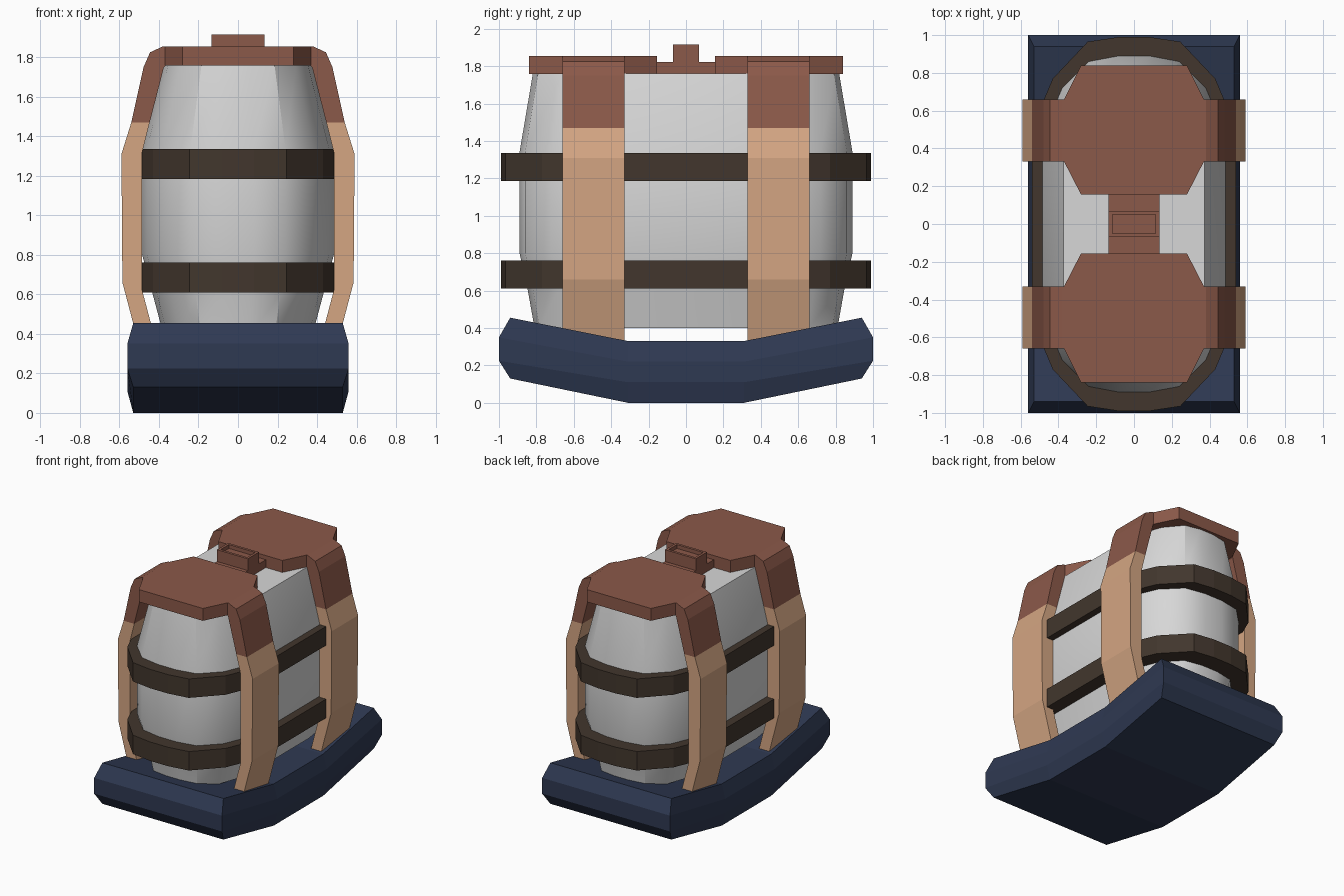
import bpy, bmesh, math

if "Cube" in bpy.data.objects:
    bpy.data.objects.remove(bpy.data.objects["Cube"])


def material(name, rgb):
    m = bpy.data.materials.new(name)
    m.diffuse_color = (*rgb, 1)
    m.use_nodes = True
    m.node_tree.nodes["Principled BSDF"].inputs["Base Color"].default_value = m.diffuse_color
    return m


grey = material("light grey", (0.68, 0.68, 0.68))
dark = material("dark brown", (0.054, 0.037, 0.026))
tan = material("tan", (0.66, 0.38, 0.225))
brown = material("red brown", (0.26, 0.10, 0.067))
navy = material("navy", (0.028, 0.041, 0.085))


def loft(name, rings, mats, closed=False, colour=None, smooth=None):
    """Skin a list of rings; the ends are capped with strips of quads."""
    bm = bmesh.new()
    v = [[bm.verts.new(p) for p in r] for r in rings]
    n, m = len(rings[0]), len(rings)
    for i in range(m if closed else m - 1):
        a, b = v[i], v[(i + 1) % m]
        for j in range(n):
            k = (j + 1) % n
            bm.faces.new((a[j], a[k], b[k], b[j]))
    if not closed:
        for r in (v[0], v[-1]):
            for j in range(n // 2 - 1):
                bm.faces.new((r[-j % n], r[j + 1], r[j + 2], r[-j - 1]))
    bmesh.ops.recalc_face_normals(bm, faces=bm.faces)
    if colour:
        for f in bm.faces:
            f.material_index = colour(f.calc_center_median())
    me = bpy.data.meshes.new(name)
    bm.to_mesh(me)
    bm.free()
    for mat in mats:
        me.materials.append(mat)
    ob = bpy.data.objects.new(name, me)
    bpy.context.collection.objects.link(ob)
    if smooth:
        bpy.ops.object.select_all(action='DESELECT')
        ob.select_set(True)
        bpy.context.view_layer.objects.active = ob
        bpy.ops.object.shade_smooth_by_angle(angle=math.radians(smooth))
    return ob


def plan(quarter, z, sx=1, sy=1):
    """Mirror a quarter outline (front middle to side) into a full ring."""
    half = quarter + [(x, -y) for x, y in reversed(quarter)]
    right = [(x * sx, -y * sy, z) for x, y in half]
    left = [(-x, y, zz) for x, y, zz in reversed(right)]
    return [left[-1]] + right + left[:-1]


# Bent cushion base
def base_ring(s, end):
    rows = [(0.53, 0.94, 0, 0.13), (0.56, 1, 0.11, 0.225),
            (0.56, 1, 0.22, 0.35), (0.53, 0.94, 0.33, 0.455)]
    right = [(x, s * (ye if end else 0.31), ze if end else z)
             for x, ye, z, ze in rows]
    left = [(-x, y, z) for x, y, z in reversed(right)]
    return [left[-1]] + right + left[:-1]


loft("base", [base_ring(-1, True), base_ring(-1, False),
              base_ring(1, False), base_ring(1, True)], [navy])

# Barrel body
body = [(0.08, 0.89), (0.24, 0.86), (0.38, 0.72), (0.46, 0.53), (0.485, 0.38)]
loft("barrel", [plan(body, 0.40, 0.78, 0.91), plan(body, 0.60, 0.89, 0.95),
                plan(body, 0.80), plan(body, 1.34),
                plan(body, 1.76, 0.77, 0.92)], [grey], smooth=35)

# Hoops around the barrel
hoop = [(0.08, 0.99), (0.245, 0.965), (0.43, 0.77), (0.51, 0.58), (0.54, 0.42)]
for name, lo, hi in (("lower_hoop", 0.61, 0.76), ("upper_hoop", 1.185, 1.335)):
    loft(name, [plan(hoop, lo), plan(hoop, hi), plan(hoop, hi, 0.78, 0.85),
                plan(hoop, lo, 0.78, 0.85)], [dark], closed=True)

# Side straps (outer x, z, inner x, z), brown above the split
path = [(0.49, 0.30, 0.40, 0.30), (0.585, 0.66, 0.485, 0.62),
        (0.59, 1.31, 0.485, 1.32), (0.54, 1.47, 0.447, 1.47),
        (0.478, 1.75, 0.38, 1.73), (0.445, 1.825, 0.375, 1.75),
        (0.38, 1.855, 0.365, 1.76), (0.36, 1.855, 0.36, 1.76)]
pad = [(0.28, 0.155), (0.37, 0.33), (0.37, 0.66), (0.28, 0.84)]
for yn, s in (("front", -1), ("back", 1)):
    for xn, t in (("left", -1), ("right", 1)):
        loft(f"{yn}_{xn}_strap",
             [[(t * xo, s * 0.33, zo), (t * xo, s * 0.66, zo),
               (t * xi, s * 0.66, zi), (t * xi, s * 0.33, zi)]
              for xo, zo, xi, zi in path],
             [tan, brown], colour=lambda c: int(c.z > 1.47))
    # Top pad between the straps
    loft(f"{yn}_top_pad",
         [[(-0.28, s * 0.155, z)] + [(x, s * y, z) for x, y in pad]
          + [(-x, s * y, z) for x, y in reversed(pad[1:])]
          for z in (1.757, 1.855)], [brown])


# Connecting plate and hollow buckle on top
def rect(x, y, z):
    return [(-x, -y, z), (x, -y, z), (x, y, z), (-x, y, z)]


loft("top_link", [rect(0.135, 0.155, 1.757), rect(0.135, 0.155, 1.822)], [brown])
loft("top_buckle", [rect(0.135, 0.07, 1.80), rect(0.135, 0.07, 1.915),
                    rect(0.115, 0.05, 1.915), rect(0.115, 0.05, 1.885)], [brown])
